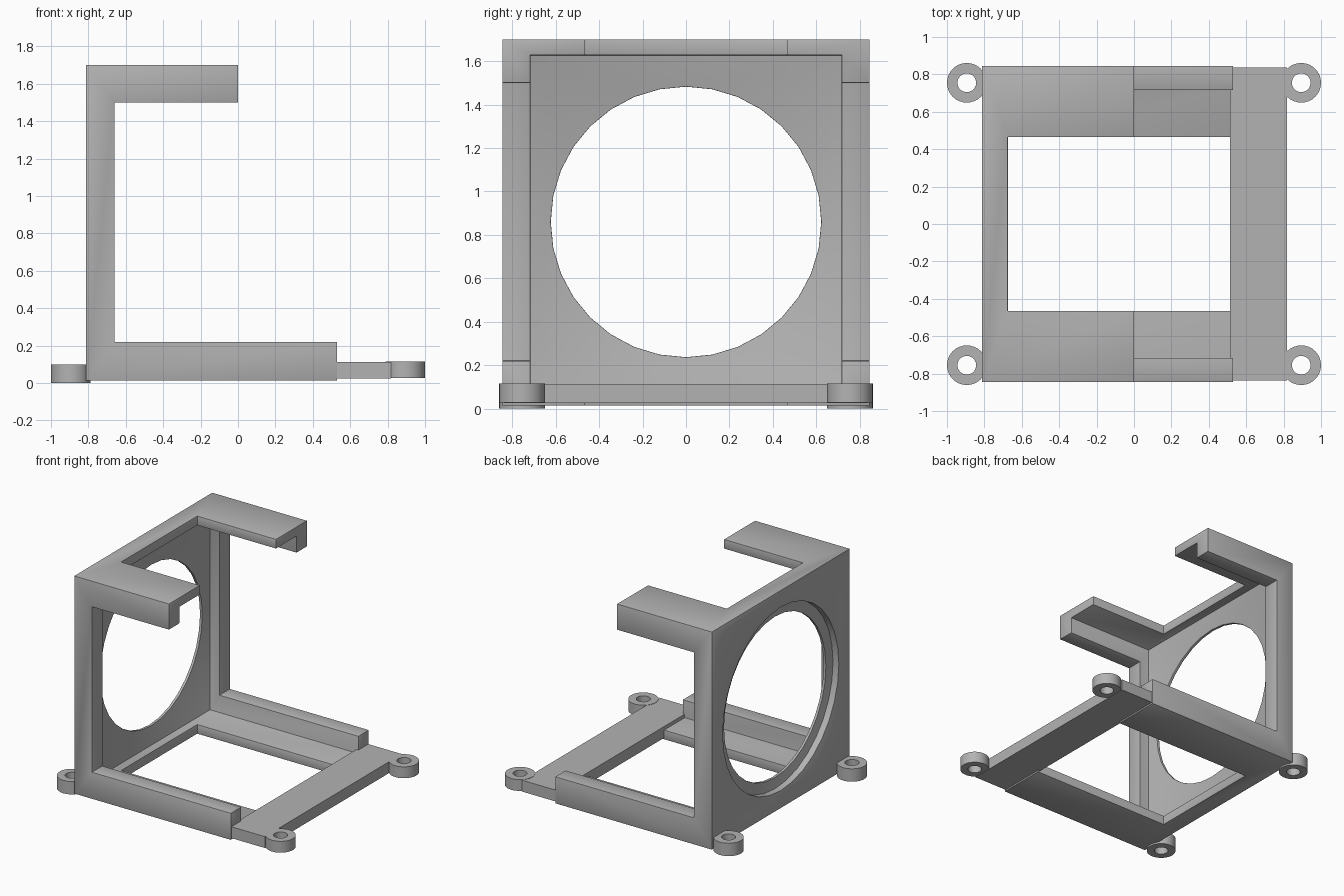
import bpy
import bmesh
from math import radians
from mathutils import Matrix

if "Cube" in bpy.data.objects:
    bpy.data.objects.remove(bpy.data.objects["Cube"], do_unlink=True)

grey = bpy.data.materials.new("mid grey plastic")
grey.use_nodes = True
colour = (0.45, 0.45, 0.45, 1)
grey.diffuse_color = colour
grey.node_tree.nodes["Principled BSDF"].inputs["Base Color"].default_value = colour


def finish(name, bm):
    bmesh.ops.recalc_face_normals(bm, faces=bm.faces)
    mesh = bpy.data.meshes.new(name)
    bm.to_mesh(mesh)
    bm.free()
    mesh.materials.append(grey)
    obj = bpy.data.objects.new(name, mesh)
    bpy.context.collection.objects.link(obj)
    return obj


def box(name, x, y, z):
    bm = bmesh.new()
    bmesh.ops.create_cube(bm, size=1)
    for v in bm.verts:
        v.co = [r[0] if c < 0 else r[1] for c, r in zip(v.co, (x, y, z))]
    return finish(name, bm)


def cylinder(name, radius, depth, place, sides=32):
    bm = bmesh.new()
    bmesh.ops.create_cone(bm, cap_ends=True, segments=sides, radius1=radius,
                          radius2=radius, depth=depth, matrix=place)
    return finish(name, bm)


def activate(obj):
    bpy.ops.object.select_all(action='DESELECT')
    obj.select_set(True)
    bpy.context.view_layer.objects.active = obj


def cut(obj, cutter):
    cutter.hide_render = True
    mod = obj.modifiers.new("cut", 'BOOLEAN')
    mod.operation = 'DIFFERENCE'
    mod.solver = 'EXACT'
    mod.object = cutter
    activate(obj)
    bpy.ops.object.modifier_apply(modifier=mod.name)
    bpy.data.objects.remove(cutter, do_unlink=True)


def smooth(obj):
    activate(obj)
    bpy.ops.object.shade_smooth_by_angle(angle=radians(30))


# Frame: C-shaped side profile extruded across the width
BACK, SIDE, BOTTOM, TOP = -0.813, 0.845, 0.013, 1.7
profile = [(BACK, BOTTOM), (0.53, BOTTOM), (0.53, 0.22), (-0.66, 0.22),
           (-0.66, 1.5), (0, 1.5), (0, TOP), (BACK, TOP)]
bm = bmesh.new()
face = bm.faces.new([bm.verts.new((x, -SIDE, z)) for x, z in profile])
ext = bmesh.ops.extrude_face_region(bm, geom=[face])["geom"]
bmesh.ops.translate(bm, vec=(0, 2 * SIDE, 0),
                    verts=[g for g in ext if isinstance(g, bmesh.types.BMVert)])
frame = finish("frame", bm)

# Hollow interior, slot through floor and roof, stepped round opening in the back
cut(frame, box("cavity", (-0.742, 1), (-0.717, 0.717), (0.085, 1.628)))
cut(frame, box("slot", (-0.675, 1.1), (-0.465, 0.465), (-0.5, 2.2)))
turn = Matrix.Rotation(radians(90), 4, 'Y')
mid = (BOTTOM + TOP) / 2 + 0.003
cut(frame, cylinder("opening", 0.623, 0.4, Matrix.Translation((BACK, 0, mid)) @ turn))
cut(frame, cylinder("recess", 0.71, 0.1, Matrix.Translation((BACK, 0, mid)) @ turn))

bevel = frame.modifiers.new("soft edges", 'BEVEL')
bevel.width = 0.006
bevel.segments = 2
bevel.limit_method = 'ANGLE'
bevel.angle_limit = radians(40)
activate(frame)
bpy.ops.object.modifier_apply(modifier=bevel.name)
smooth(frame)

# Cross bar joining the two floor rails
box("cross_bar", (0.513, 0.817), (-0.838, 0.838), (0.025, 0.113))

# Screw lugs at the four corners
for end, x, low, high in (("left", 0.894, 0.027, 0.115), ("right", -0.894, 0, 0.1)):
    for side, y in (("front", -0.755), ("back", 0.755)):
        place = Matrix.Translation((x, y, (low + high) / 2))
        lug = cylinder(f"{side}_{end}_lug", 0.106, high - low, place)
        cut(lug, cylinder("screw_hole", 0.05, 0.5, place))
        smooth(lug)
